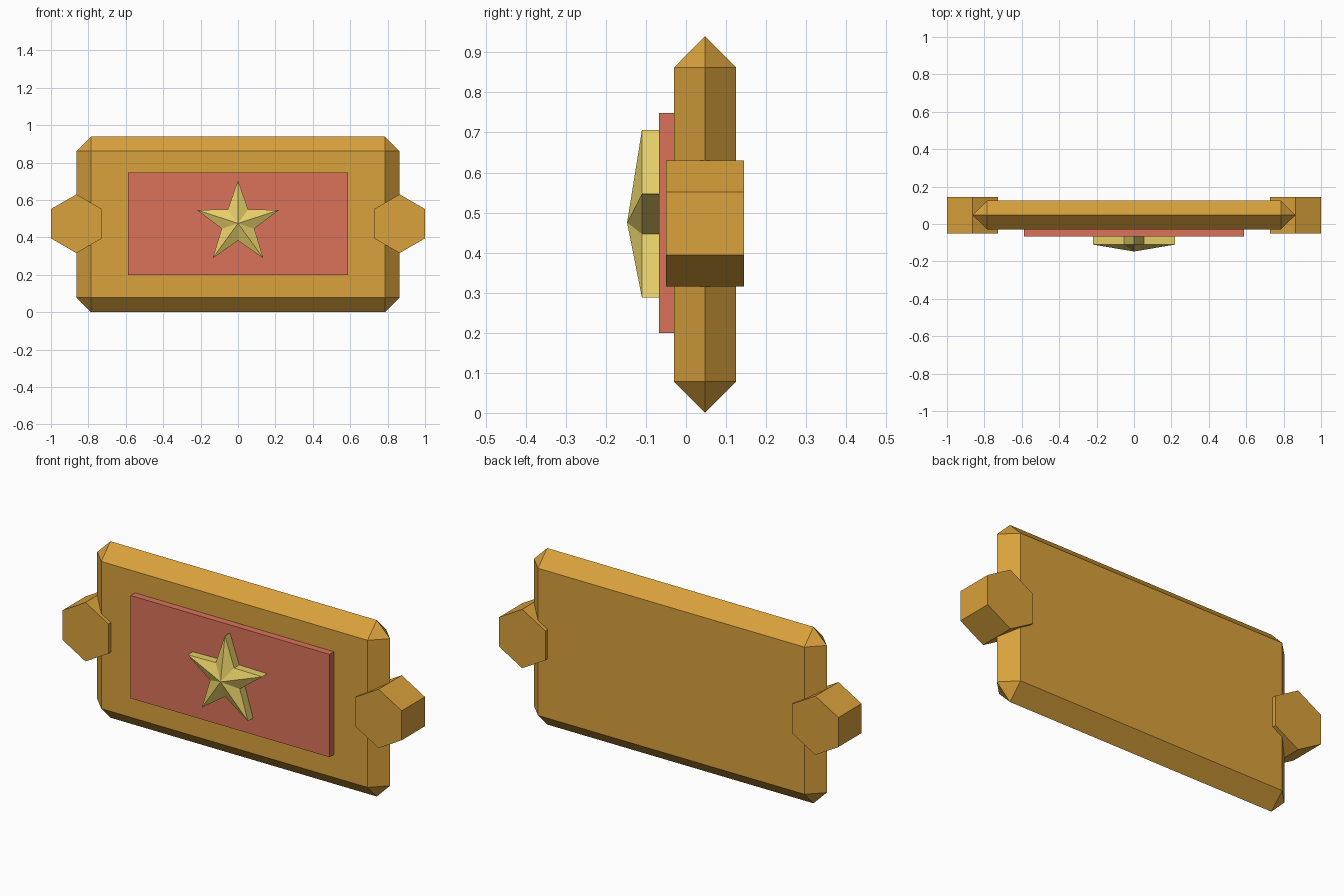
import bpy, bmesh, math

cube = bpy.data.objects.get("Cube")
if cube:
    bpy.data.objects.remove(cube, do_unlink=True)


def material(name, rgb):
    mat = bpy.data.materials.new(name)
    mat.use_nodes = True
    mat.diffuse_color = (*rgb, 1)
    mat.node_tree.nodes["Principled BSDF"].inputs["Base Color"].default_value = (*rgb, 1)
    return mat


GOLD = material("gold", (0.70, 0.36, 0.045))
RED = material("soft red", (0.70, 0.17, 0.10))
YELLOW = material("pale yellow", (0.79, 0.62, 0.14))
MID_Z = 0.473


def finish(name, bm, mat):
    bmesh.ops.recalc_face_normals(bm, faces=bm.faces)
    mesh = bpy.data.meshes.new(name)
    bm.to_mesh(mesh)
    bm.free()
    mesh.materials.append(mat)
    obj = bpy.data.objects.new(name, mesh)
    bpy.context.collection.objects.link(obj)
    return obj


def prism(name, outline, y_front, y_back, mat, peak=None):
    """Extrude an (x, z) outline along y, optionally rising to a front peak."""
    bm = bmesh.new()
    front = [bm.verts.new((x, y_front, z)) for x, z in outline]
    back = [bm.verts.new((x, y_back, z)) for x, z in outline]
    tip = bm.verts.new(peak) if peak else None
    bm.faces.new(back)
    if not peak:
        bm.faces.new(front)
    for i in range(len(outline)):
        j = (i + 1) % len(outline)
        bm.faces.new((front[i], front[j], back[j], back[i]))
        if peak:
            bm.faces.new((front[i], front[j], tip))
    return finish(name, bm, mat)


def ring(cx, cz, radii, count):
    """Points around a centre, starting at the top, cycling through the radii."""
    pts = []
    for i in range(count):
        a = math.tau * i / count
        r = radii[i % len(radii)]
        pts.append((cx + r * math.sin(a), cz + r * math.cos(a)))
    return pts


# Bevelled plate with a pointed rim and clipped corners
half_x, half_z, slope = 0.785, 0.392, 0.078
y_front, y_mid, y_back = -0.03, 0.0475, 0.125
bm = bmesh.new()
for sx in (-1, 1):
    for sz in (-1, 1):
        for dx, y, dz in ((0, y_front, 0), (0, y_back, 0), (slope, y_mid, 0), (0, y_mid, slope)):
            bm.verts.new((sx * (half_x + dx), y, 0.47 + sz * (half_z + dz)))
bmesh.ops.convex_hull(bm, input=bm.verts)
bmesh.ops.dissolve_limit(bm, angle_limit=0.02, verts=bm.verts, edges=bm.edges)
finish("plate", bm, GOLD)

# Hexagonal knobs at both ends
for side, sx in (("left", 1), ("right", -1)):
    prism(side + "_knob", ring(sx * 0.864, MID_Z, (0.157,), 6), -0.05, 0.145, GOLD)

# Raised panel on the front
panel = [(-0.587, 0.2), (0.587, 0.2), (0.587, 0.748), (-0.587, 0.748)]
prism("panel", panel, -0.067, -0.03, RED)

# Faceted star
prism("star", ring(0, 0.475, (0.231, 0.092), 10), -0.11, -0.067, YELLOW, (0, -0.147, 0.475))
